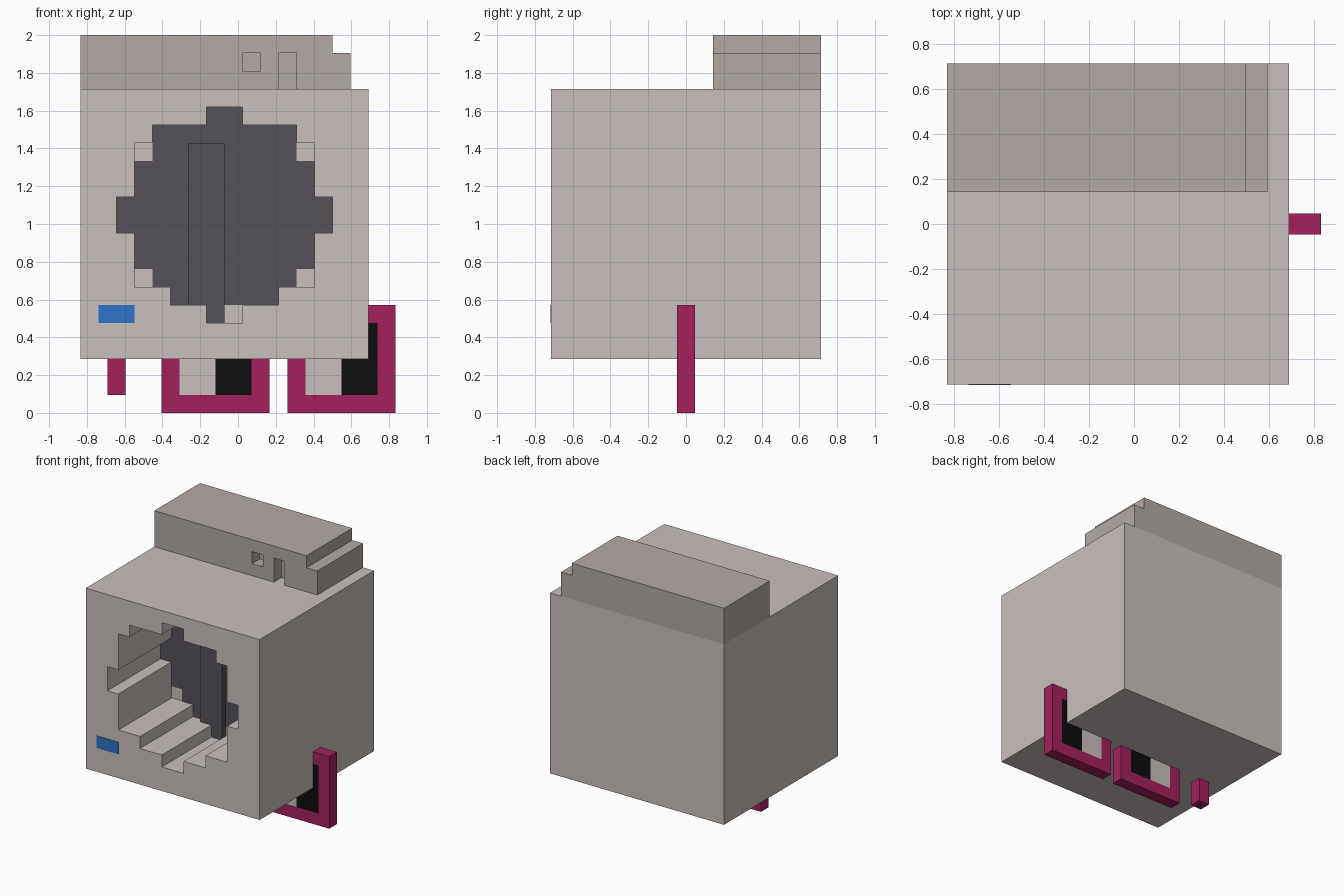
import bpy, bmesh

if "Cube" in bpy.data.objects:
    bpy.data.objects.remove(bpy.data.objects["Cube"])

U = 2 / 21                       # one grid cell


def P(i, j, k):
    return ((i - 8.75) * U, (j - 7.5) * U, k * U)


def material(name, rgb):
    m = bpy.data.materials.new(name)
    lin = [((c / 255 + 0.055) / 1.055) ** 2.4 if c > 10 else c / 255 / 12.92 for c in rgb]
    m.diffuse_color = (*lin, 1)
    m.use_nodes = True
    m.node_tree.nodes["Principled BSDF"].inputs["Base Color"].default_value = m.diffuse_color
    return m


BODY = material("warm_light_grey", (202, 192, 189))
PANEL = material("warm_mid_grey", (179, 170, 165))
DARK = material("charcoal", (85, 82, 89))
PINK = material("magenta", (165, 33, 92))
BLUE = material("blue", (45, 115, 200))
BLACK = material("black", (13, 13, 13))


def stack(name, rows, j0, j1, mat):
    """Stepped outline from rows (k0, k1, i0, i1), extruded from j0 to j1."""
    left, right = [], []
    for k0, k1, i0, i1 in rows:
        for side, i in ((left, i0), (right, i1)):
            if side and side[-1][0] == i:
                side.pop()
            else:
                side.append((i, k0))
            side.append((i, k1))
    bm = bmesh.new()
    face = bm.faces.new([bm.verts.new(P(i, j0, k)) for i, k in right + left[::-1]])
    out = bmesh.ops.extrude_face_region(bm, geom=[face])
    verts = [v for v in out["geom"] if isinstance(v, bmesh.types.BMVert)]
    bmesh.ops.translate(bm, vec=(0, (j1 - j0) * U, 0), verts=verts)
    bmesh.ops.recalc_face_normals(bm, faces=bm.faces)
    me = bpy.data.meshes.new(name)
    bm.to_mesh(me)
    bm.free()
    me.materials.append(mat)
    ob = bpy.data.objects.new(name, me)
    bpy.context.collection.objects.link(ob)
    return ob


def cut(ob, cutter):
    mod = ob.modifiers.new("cut", 'BOOLEAN')
    mod.operation, mod.solver, mod.object = 'DIFFERENCE', 'EXACT', cutter
    bpy.context.view_layer.objects.active = ob
    bpy.ops.object.modifier_apply(modifier=mod.name)
    bpy.data.objects.remove(cutter)


# Cabinet with the stepped round opening
cabinet = stack("cabinet", [(3, 18, 0, 16)], 0, 15, BODY)
cut(cabinet, stack("opening_cutter", [
    (5, 6, 7, 9), (6, 7, 5, 11), (7, 10, 3, 13), (10, 12, 2, 14),
    (12, 15, 3, 13), (15, 16, 4, 12), (16, 17, 7, 9)], -1, 7, BODY))

# Dark drum back and its raised rib
stack("drum_back", [
    (6, 7, 5, 11), (7, 8, 4, 12), (8, 10, 3, 13), (10, 12, 2, 14),
    (12, 14, 3, 13), (14, 16, 4, 12), (16, 17, 7, 9)], 6.95, 7.05, DARK)
stack("drum_rib", [(5, 6, 7, 8), (6, 15, 6, 8)], 6.5, 7.02, DARK)

# Control panel with a square hole and a slot
panel = stack("control_panel", [(18, 20, 0, 15), (20, 21, 0, 14)], 9, 15, PANEL)
cut(panel, stack("hole_cutter", [(19, 20, 9, 10)], 8, 10, PANEL))
cut(panel, stack("slot_cutter", [(17.5, 20, 11, 12)], 8, 10, PANEL))

# Blue button plate
stack("button", [(5, 6, 1, 3)], -0.04, 0.04, BLUE)

# Square frames under the cabinet, with two-tone panes
TOP = 3.1                        # tucked just into the cabinet
for side, i in (("left", 4.5), ("right", 11.5)):
    stack(f"{side}_frame_base", [(0, 1, i, i + 6)], 7, 8, PINK)
    stack(f"{side}_frame_inner_post", [(1, TOP, i, i + 1)], 7, 8, PINK)
    stack(f"{side}_light_pane", [(1, TOP, i + 1, i + 3)], 7, 8, BODY)
    stack(f"{side}_dark_pane", [(1, TOP, i + 3, i + 5)], 7, 8, BLACK)
    stack(f"{side}_frame_outer_post", [(1, TOP if side == "left" else 6, i + 5, i + 6)], 7, 8, PINK)
stack("right_dark_pane_edge", [(3, 5, 15.9, 16.5)], 7, 8, BLACK)
stack("right_frame_top", [(5, 6, 15.9, 16.5)], 7, 8, PINK)
stack("frame_arm_tip", [(1, TOP, 1.5, 2.5)], 7, 8, PINK)
